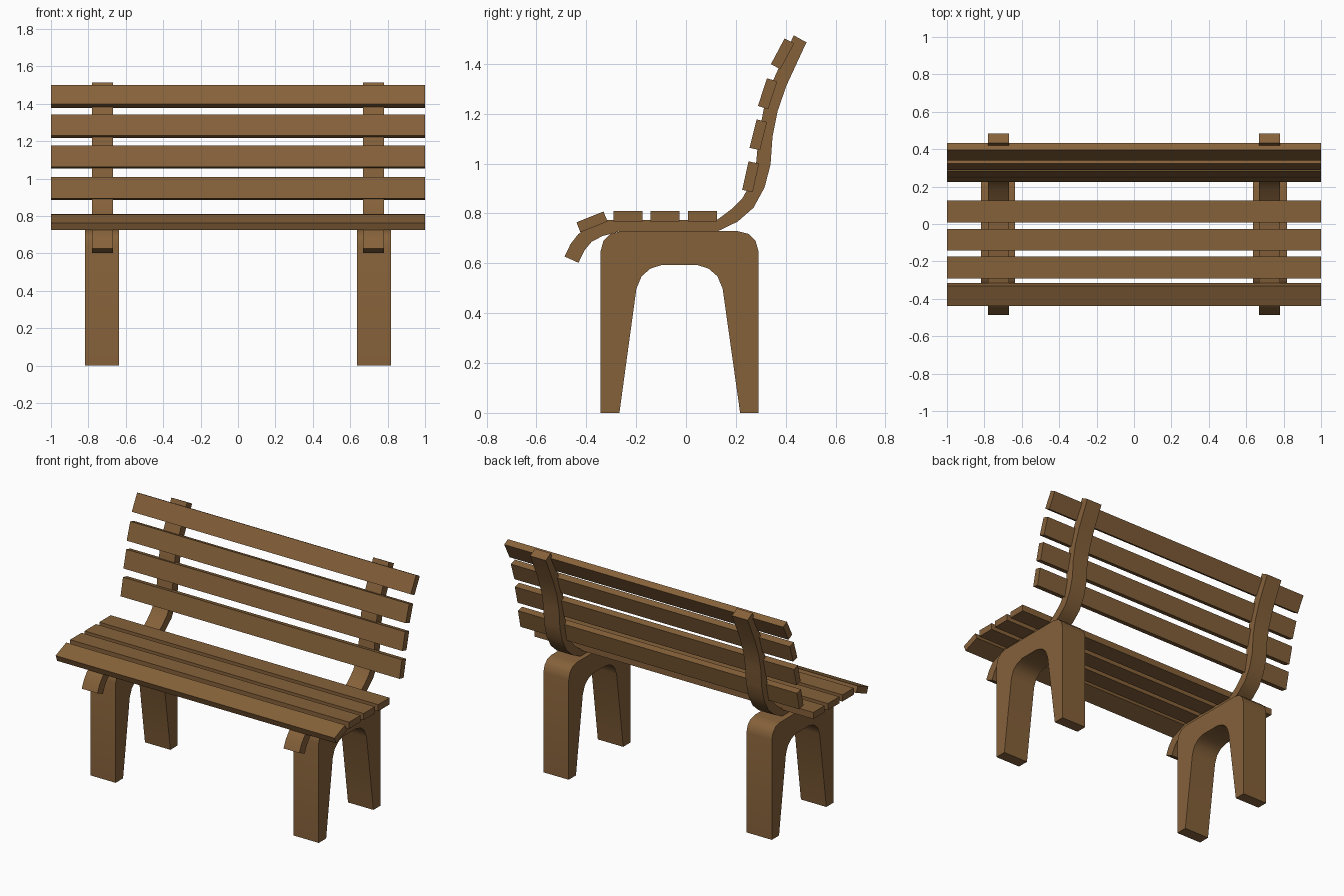
import bpy, bmesh, math

if "Cube" in bpy.data.objects:
    bpy.data.objects.remove(bpy.data.objects["Cube"])

wood = bpy.data.materials.new("brown_wood")
wood.diffuse_color = (0.235, 0.12, 0.042, 1)
wood.use_nodes = True
wood.node_tree.nodes["Principled BSDF"].inputs["Base Color"].default_value = wood.diffuse_color


def extrude_profile(name, pts, x0, x1, smooth=True):
    """Extrude a closed (y, z) outline along x."""
    bm = bmesh.new()
    face = bm.faces.new([bm.verts.new((x0, y, z)) for y, z in pts])
    ext = bmesh.ops.extrude_face_region(bm, geom=[face])
    moved = [g for g in ext["geom"] if isinstance(g, bmesh.types.BMVert)]
    bmesh.ops.translate(bm, verts=moved, vec=(x1 - x0, 0, 0))
    bmesh.ops.recalc_face_normals(bm, faces=bm.faces)
    mesh = bpy.data.meshes.new(name)
    bm.to_mesh(mesh)
    bm.free()
    mesh.materials.append(wood)
    obj = bpy.data.objects.new(name, mesh)
    bpy.context.collection.objects.link(obj)
    if smooth:
        bpy.ops.object.select_all(action='DESELECT')
        obj.select_set(True)
        bpy.context.view_layer.objects.active = obj
        bpy.ops.object.shade_smooth_by_angle(angle=math.radians(32))
    return obj


def slat(name, y, z, degrees, length=0.117, thick=0.043):
    """Full-width board; degrees is the slope of its width in the y-z plane."""
    a = math.radians(degrees)
    c, s = math.cos(a), math.sin(a)
    corners = [(-1, -1), (1, -1), (1, 1), (-1, 1)]
    pts = [(y + u * length / 2 * c - v * thick / 2 * s,
            z + u * length / 2 * s + v * thick / 2 * c) for u, v in corners]
    extrude_profile(name, pts, -1, 1, smooth=False)


# Arched leg outline: outside edge over the top, then the inner arch
leg = [(-0.343, 0), (-0.343, 0.647), (-0.331, 0.69), (-0.303, 0.718), (-0.259, 0.729),
       (0.207, 0.729), (0.251, 0.718), (0.279, 0.69), (0.291, 0.647), (0.291, 0),
       (0.217, 0), (0.147, 0.498), (0.126, 0.548), (0.09, 0.579), (0.042, 0.594),
       (-0.094, 0.594), (-0.142, 0.579), (-0.178, 0.548), (-0.199, 0.498), (-0.267, 0)]

# Curved rail under the seat and up the back: lower edge, then upper edge
rail_lower = [(-0.431, 0.602), (-0.407, 0.652), (-0.378, 0.687), (-0.335, 0.709),
              (-0.267, 0.728), (0.126, 0.728), (0.207, 0.767), (0.271, 0.823),
              (0.315, 0.904), (0.339, 0.996), (0.347, 1.108), (0.367, 1.209),
              (0.403, 1.313), (0.483, 1.486)]
rail_upper = [(-0.487, 0.627), (-0.463, 0.677), (-0.432, 0.717), (-0.39, 0.746),
              (-0.315, 0.773), (0.126, 0.775), (0.182, 0.817), (0.227, 0.862),
              (0.262, 0.925), (0.281, 1.0), (0.292, 1.115), (0.312, 1.22),
              (0.35, 1.335), (0.432, 1.514)]
rail = rail_lower + rail_upper[::-1]

for side, sx in (("left", -1), ("right", 1)):
    extrude_profile(side + "_leg_arch", leg, sx * 0.637, sx * 0.819)
    extrude_profile(side + "_rail", rail, sx * 0.667, sx * 0.78)

# Seat slats, the front one tipped down
slat("seat_slat_front", -0.377, 0.766, 22)
for i, y in enumerate((-0.232, -0.084, 0.066)):
    slat(f"seat_slat_{i + 1}", y, 0.789, 0)

# Back slats following the rail
for i, (y, z, tilt) in enumerate([(0.259, 0.947, 77.5), (0.29, 1.115, 76),
                                  (0.327, 1.28, 72), (0.387, 1.44, 62)]):
    slat(f"back_slat_{i + 1}", y, z, tilt)
